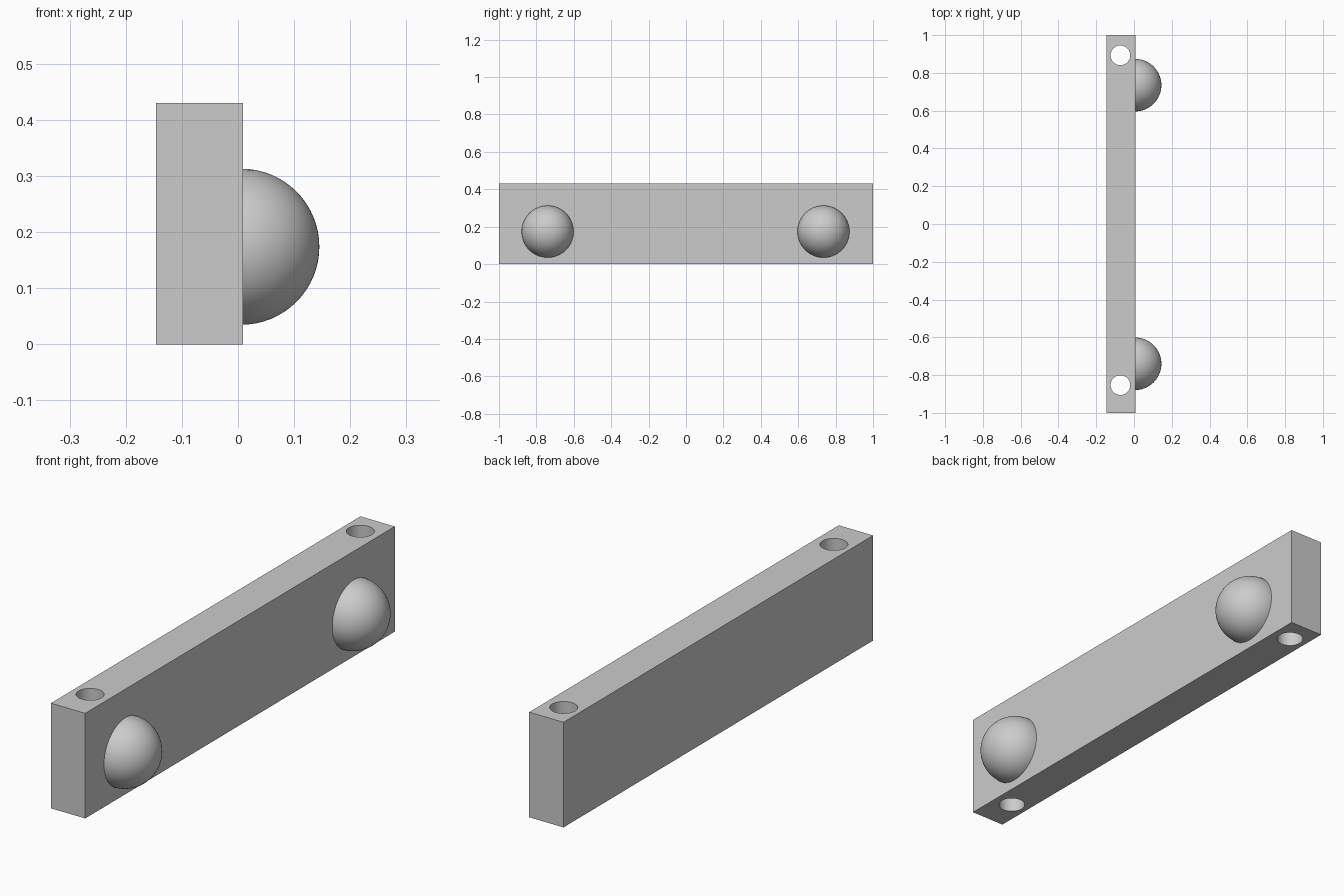
import bpy
import bmesh
import math
from mathutils import Vector

cube = bpy.data.objects.get("Cube")
if cube:
    bpy.data.objects.remove(cube, do_unlink=True)

LEFT, FACE = -0.146, 0.009      # plate sides in x
HEIGHT = 0.43
HOLE_X, HOLE_R = -0.072, 0.052
DOME_X, DOME_Z, DOME_R = 0.006, 0.174, 0.139

grey = bpy.data.materials.new("grey")
grey.use_nodes = True
colour = (0.6, 0.6, 0.6, 1)
grey.diffuse_color = colour
grey.node_tree.nodes["Principled BSDF"].inputs["Base Color"].default_value = colour


def smooth(obj):
    bpy.ops.object.select_all(action="DESELECT")
    obj.select_set(True)
    bpy.context.view_layer.objects.active = obj
    bpy.ops.object.shade_smooth_by_angle(angle=math.radians(30))


# Upright plate
bpy.ops.mesh.primitive_cube_add(size=1, location=((LEFT + FACE) / 2, 0, HEIGHT / 2))
plate = bpy.context.object
plate.name = "plate"
plate.scale = (FACE - LEFT, 2, HEIGHT)
bpy.ops.object.transform_apply(location=True, rotation=False, scale=True)
plate.data.materials.append(grey)

# Vertical through holes near both ends
for y in (-0.853, 0.893):
    bpy.ops.mesh.primitive_cylinder_add(vertices=64, radius=HOLE_R, depth=1,
                                        location=(HOLE_X, y, HEIGHT / 2))
    cutter = bpy.context.object
    cutter.name = "hole_cutter"
    cutter.hide_render = True
    cutter.data.materials.append(grey)
    cut = plate.modifiers.new("hole", "BOOLEAN")
    cut.operation = "DIFFERENCE"
    cut.solver = "EXACT"
    cut.object = cutter
    bpy.context.view_layer.objects.active = plate
    bpy.ops.object.modifier_apply(modifier=cut.name)
    bpy.data.objects.remove(cutter, do_unlink=True)
smooth(plate)

# Half-round knobs on the side face
for name, y in (("front_knob", -0.74), ("back_knob", 0.735)):
    bm = bmesh.new()
    bmesh.ops.create_uvsphere(bm, u_segments=64, v_segments=32, radius=DOME_R)
    bmesh.ops.translate(bm, verts=bm.verts, vec=Vector((DOME_X, y, DOME_Z)))
    bmesh.ops.bisect_plane(bm, geom=bm.verts[:] + bm.edges[:] + bm.faces[:],
                           plane_co=(FACE - 0.002, 0, 0), plane_no=(1, 0, 0),
                           clear_inner=True)
    bmesh.ops.holes_fill(bm, edges=[e for e in bm.edges if e.is_boundary], sides=0)
    bmesh.ops.recalc_face_normals(bm, faces=bm.faces)
    mesh = bpy.data.meshes.new(name)
    bm.to_mesh(mesh)
    bm.free()
    mesh.materials.append(grey)
    knob = bpy.data.objects.new(name, mesh)
    bpy.context.collection.objects.link(knob)
    smooth(knob)
